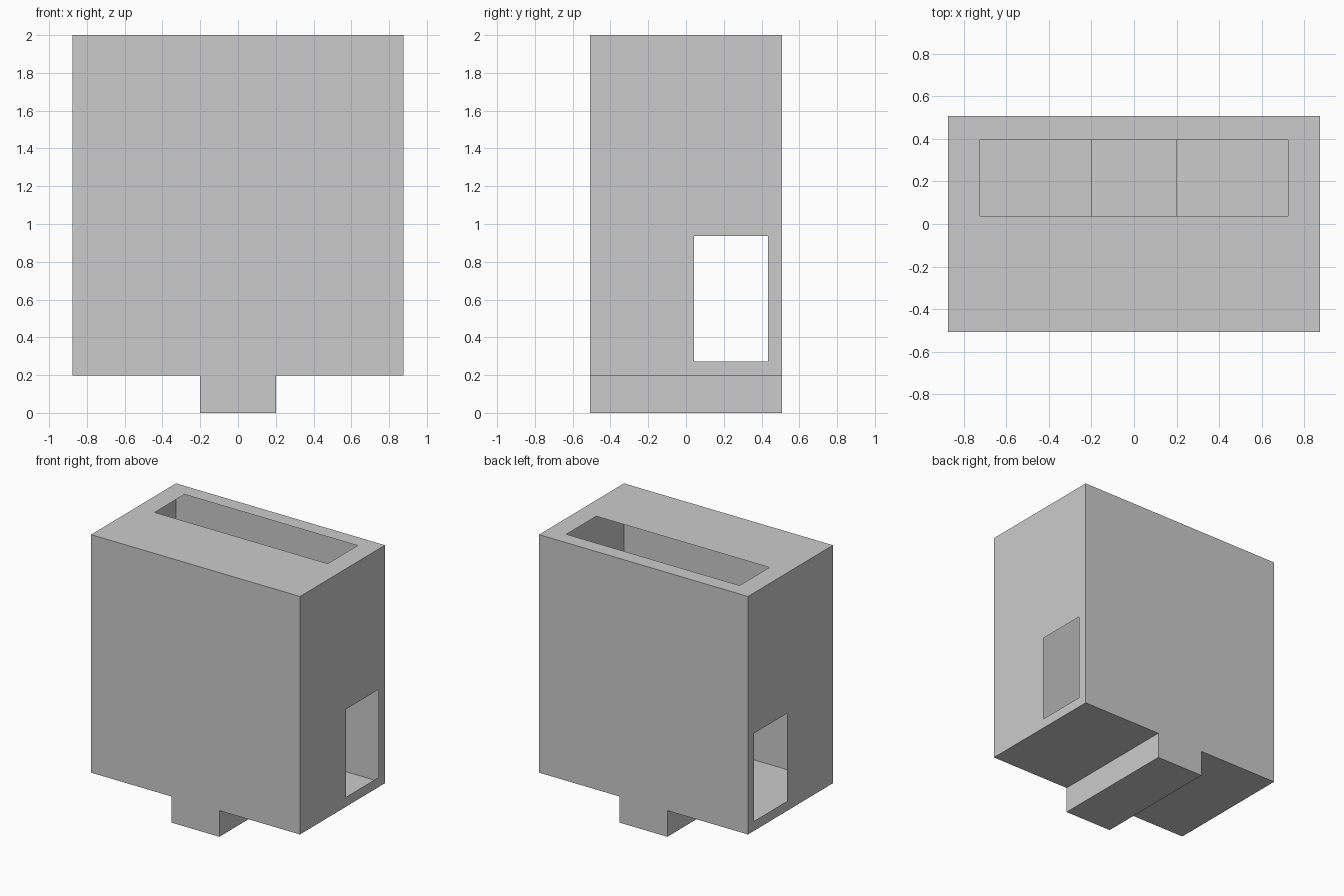
import bpy, bmesh

if "Cube" in bpy.data.objects:
    bpy.data.objects.remove(bpy.data.objects["Cube"])

W, D, TOP, STEP, FOOT = 0.875, 0.508, 2.0, 0.198, 0.2

bm = bmesh.new()


def face(pts):
    return bm.faces.new([bm.verts.new(p) for p in pts])


def framed(outer, inner):
    # flat wall with a rectangular opening, as four panels
    for i in range(4):
        j = (i + 1) % 4
        face([outer[i], outer[j], inner[j], inner[i]])


def rect(a0, a1, b0, b1):
    return [(a0, b0), (a1, b0), (a1, b1), (a0, b1)]


# T-shaped front and back walls
profile = [(-FOOT, 0), (FOOT, 0), (FOOT, STEP), (W, STEP),
           (W, TOP), (-W, TOP), (-W, STEP), (-FOOT, STEP)]
for y in (-D, D):
    face([(x, y, z) for x, z in profile])

# underside: two ledges, foot sides and foot base
for a, b in ((6, 7), (7, 0), (0, 1), (1, 2), (2, 3)):
    (xa, za), (xb, zb) = profile[a], profile[b]
    face([(xa, -D, za), (xb, -D, zb), (xb, D, zb), (xa, D, za)])

# side walls with window openings
for x in (-W, W):
    framed([(x, y, z) for y, z in rect(-D, D, STEP, TOP)],
           [(x, y, z) for y, z in rect(0.042, 0.434, 0.272, 0.936)])

# top with long slot
framed([(x, y, TOP) for x, y in rect(-W, W, -D, D)],
       [(x, y, TOP) for x, y in rect(-0.725, 0.725, 0.038, 0.395)])

bmesh.ops.remove_doubles(bm, verts=bm.verts, dist=1e-5)
bmesh.ops.recalc_face_normals(bm, faces=bm.faces)
mesh = bpy.data.meshes.new("hollow_housing")
bm.to_mesh(mesh)
bm.free()
bpy.context.collection.objects.link(bpy.data.objects.new("hollow_housing", mesh))
